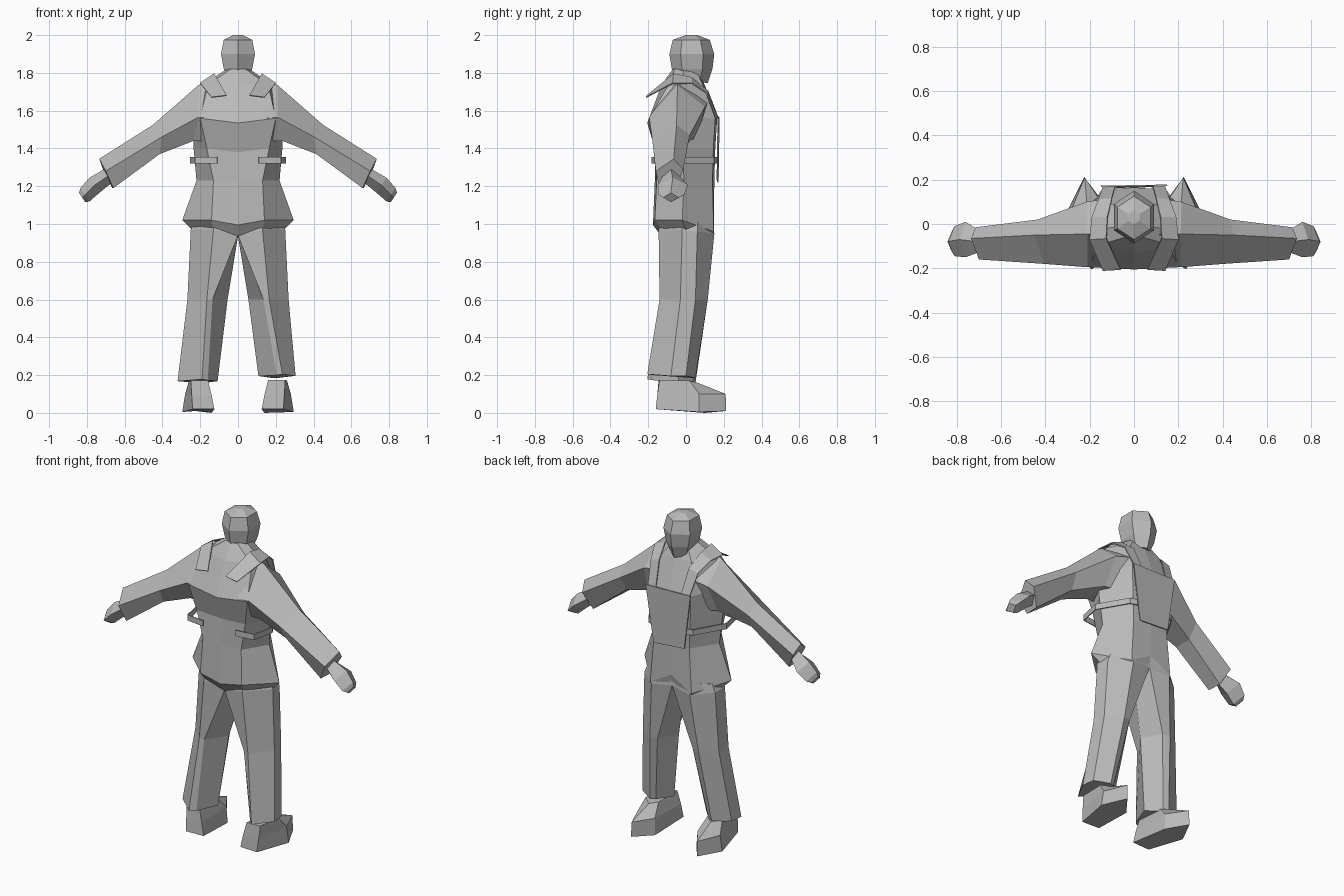
import bpy, bmesh
from mathutils import Vector

GREY = bpy.data.materials.new("plain grey")
GREY.diffuse_color = (0.49, 0.49, 0.49, 1)


def finish(bm, name):
    bmesh.ops.recalc_face_normals(bm, faces=bm.faces)
    me = bpy.data.meshes.new(name)
    bm.to_mesh(me)
    bm.free()
    me.materials.append(GREY)
    ob = bpy.data.objects.new(name, me)
    bpy.context.collection.objects.link(ob)
    return ob


def loft(name, rings, side=1):
    """Skin closed rings of equal length, capping both ends."""
    bm = bmesh.new()
    vs = [[bm.verts.new((x * side, y, z)) for x, y, z in r] for r in rings]
    for a, b in zip(vs, vs[1:]):
        for i in range(len(a)):
            j = (i + 1) % len(a)
            bm.faces.new((a[i], a[j], b[j], b[i]))
    bm.faces.new(vs[0])
    bm.faces.new(vs[-1])
    return finish(bm, name)


def ribbon(name, pairs, side=1, thick=0.006):
    """Thin strip through pairs of edge points."""
    bm = bmesh.new()
    vs = [[bm.verts.new((x * side, y, z)) for x, y, z in p] for p in pairs]
    for a, b in zip(vs, vs[1:]):
        bm.faces.new((a[0], a[1], b[1], b[0]))
    ob = finish(bm, name)
    mod = ob.modifiers.new("thickness", 'SOLIDIFY')
    mod.thickness = thick
    mod.offset = 0
    return ob


def body_ring(z, w, ym, back, bx, by, front, fx, fy, zc=0.0, zf=0.0, zm=0.0):
    """Eight point ring; zc, zf, zm shift back centre, front sides, front centre."""
    return [(0, back, z + zc), (bx, by, z), (w, ym, z), (fx, fy, z + zf),
            (0, front, z + zm), (-fx, fy, z + zf), (-w, ym, z), (-bx, by, z)]


# jacket body, hem to collar
loft("jacket", [
    body_ring(0.965, 0.24, 0.00, -0.13, 0.13, -0.13, 0.135, 0.13, 0.14, -0.03, -0.03, 0.03),
    body_ring(1.02, 0.295, -0.02, -0.175, 0.14, -0.165, 0.145, 0.14, 0.147, -0.025, -0.06, 0.02),
    body_ring(1.23, 0.22, -0.01, -0.165, 0.13, -0.155, 0.15, 0.12, 0.14),
    body_ring(1.40, 0.235, -0.02, -0.145, 0.165, -0.165, 0.155, 0.13, 0.145, -0.02),
    body_ring(1.56, 0.235, -0.04, -0.205, 0.20, -0.195, 0.165, 0.14, 0.155, -0.025),
    body_ring(1.735, 0.19, -0.03, -0.13, 0.16, -0.095, 0.10, 0.10, 0.09),
    body_ring(1.82, 0.06, -0.01, -0.07, 0.04, -0.06, 0.06, 0.04, 0.05),
])

# head
def head_ring(z, w, back, front, tilt=0.0):
    ym = (back + front) / 2
    d = (front - back) / 4
    return [(0, back, z + tilt), (w, ym - d, z + tilt / 2), (w, ym + d, z - tilt / 2),
            (0, front, z - tilt), (-w, ym + d, z - tilt / 2), (-w, ym - d, z + tilt / 2)]

loft("head", [
    head_ring(1.76, 0.05, -0.05, 0.115, 0.015),
    head_ring(1.82, 0.075, -0.075, 0.14),
    head_ring(1.90, 0.09, -0.088, 0.15),
    head_ring(1.975, 0.075, -0.07, 0.125),
    head_ring(2.0, 0.025, 0.0, 0.06),
])

for s, tag in ((1, "right"), (-1, "left")):
    # sleeve: top, back ridge, lower back, lower front, front
    loft("sleeve_" + tag, [
        [(0.06, -0.05, 1.80), (0.10, -0.195, 1.555), (0.12, -0.13, 1.44),
         (0.12, 0.06, 1.44), (0.08, 0.12, 1.65)],
        [(0.21, -0.045, 1.735), (0.21, -0.195, 1.565), (0.235, -0.13, 1.44),
         (0.235, 0.03, 1.45), (0.215, 0.10, 1.62)],
        [(0.45, -0.05, 1.525), (0.405, -0.18, 1.46), (0.415, -0.13, 1.37),
         (0.425, -0.03, 1.38), (0.435, 0.02, 1.47)],
        [(0.735, -0.065, 1.345), (0.70, -0.16, 1.28), (0.66, -0.14, 1.19),
         (0.665, -0.05, 1.19), (0.715, -0.015, 1.29)],
    ], s)

    # hand, flattened
    def hand_ring(x, z, y0, y1, t):
        n = Vector((0.55, 0.83)) * t
        m = (y0 + y1) / 2
        return [(x, y0, z), (x + n.x, m, z + n.y), (x, y1, z), (x - n.x, m, z - n.y)]

    loft("hand_" + tag, [
        hand_ring(0.68, 1.26, -0.12, -0.04, 0.04),
        hand_ring(0.76, 1.205, -0.15, 0.01, 0.048),
        hand_ring(0.81, 1.155, -0.145, -0.01, 0.043),
        hand_ring(0.825, 1.14, -0.12, -0.04, 0.03),
    ], s)

    # trouser leg: inner, inner back, back, two outer, front, inner front
    hz, hb, ho = (0.195, 0.235, 0.305) if s > 0 else (0.168, 0.19, 0.32)
    loft("trouser_leg_" + tag, [
        [(0, 0, 1.01), (0, -0.12, 1.01), (0.13, -0.13, 1.01), (0.23, -0.02, 1.01),
         (0.22, 0.06, 1.01), (0.13, 0.14, 1.01), (0, 0.135, 1.01)],
        [(0, 0, 0.935), (0, -0.13, 0.94), (0.13, -0.145, 0.97), (0.25, -0.02, 0.97),
         (0.24, 0.06, 0.96), (0.13, 0.15, 0.95), (0, 0.135, 0.97)],
        [(0.055, -0.01, 0.60), (0.135, -0.135, 0.60), (0.165, -0.14, 0.60),
         (0.268, -0.03, 0.60), (0.258, 0.05, 0.60), (0.165, 0.115, 0.60),
         (0.12, 0.105, 0.60)],
        [(0.108, -0.04, hz), (hb - 0.03, -0.175, hz + 0.005), (hb, -0.205, hz + 0.01),
         (ho, -0.08, hz), (ho - 0.01, 0.0, hz), (0.21, 0.05, hz - 0.01),
         (0.18, 0.035, hz - 0.01)],
    ], s)

    # shoe: sole outline, toe edge, upper
    loft("shoe_" + tag, [
        [(0.125, -0.155, 0.02), (0.24, -0.16, 0.02), (0.295, 0.07, 0.005),
         (0.225, 0.212, 0.01), (0.14, 0.10, 0.0)],
        [(0.14, -0.152, 0.095), (0.245, -0.152, 0.095), (0.28, 0.07, 0.10),
         (0.222, 0.21, 0.10), (0.145, 0.095, 0.10)],
        [(0.16, -0.145, 0.175), (0.25, -0.14, 0.175), (0.26, 0.02, 0.17),
         (0.21, 0.06, 0.16), (0.165, 0.03, 0.17)],
    ], s)

    # shoulder strap with a loose end standing off the back
    ribbon("shoulder_strap_" + tag, [
        [(0.06, -0.205, 1.68), (0.14, -0.21, 1.67)],
        [(0.125, -0.065, 1.795), (0.20, -0.07, 1.745)],
        [(0.12, 0.03, 1.775), (0.19, 0.03, 1.745)],
        [(0.10, 0.115, 1.705), (0.16, 0.11, 1.69)],
        [(0.085, 0.17, 1.56), (0.14, 0.168, 1.56)],
    ], s)

    # waist strap wrapping the side
    path = [(0.11, -0.18), (0.225, -0.165), (0.252, -0.03), (0.15, 0.145), (0.08, 0.165)]
    ribbon("waist_strap_" + tag,
           [[(x, y, 1.32), (x, y, 1.355)] for x, y in path], s)

# chest panel
ribbon("chest_panel", [
    [(-0.15, 0.17, 1.57), (0.15, 0.175, 1.565)],
    [(-0.105, 0.165, 1.235), (0.10, 0.17, 1.22)],
])
